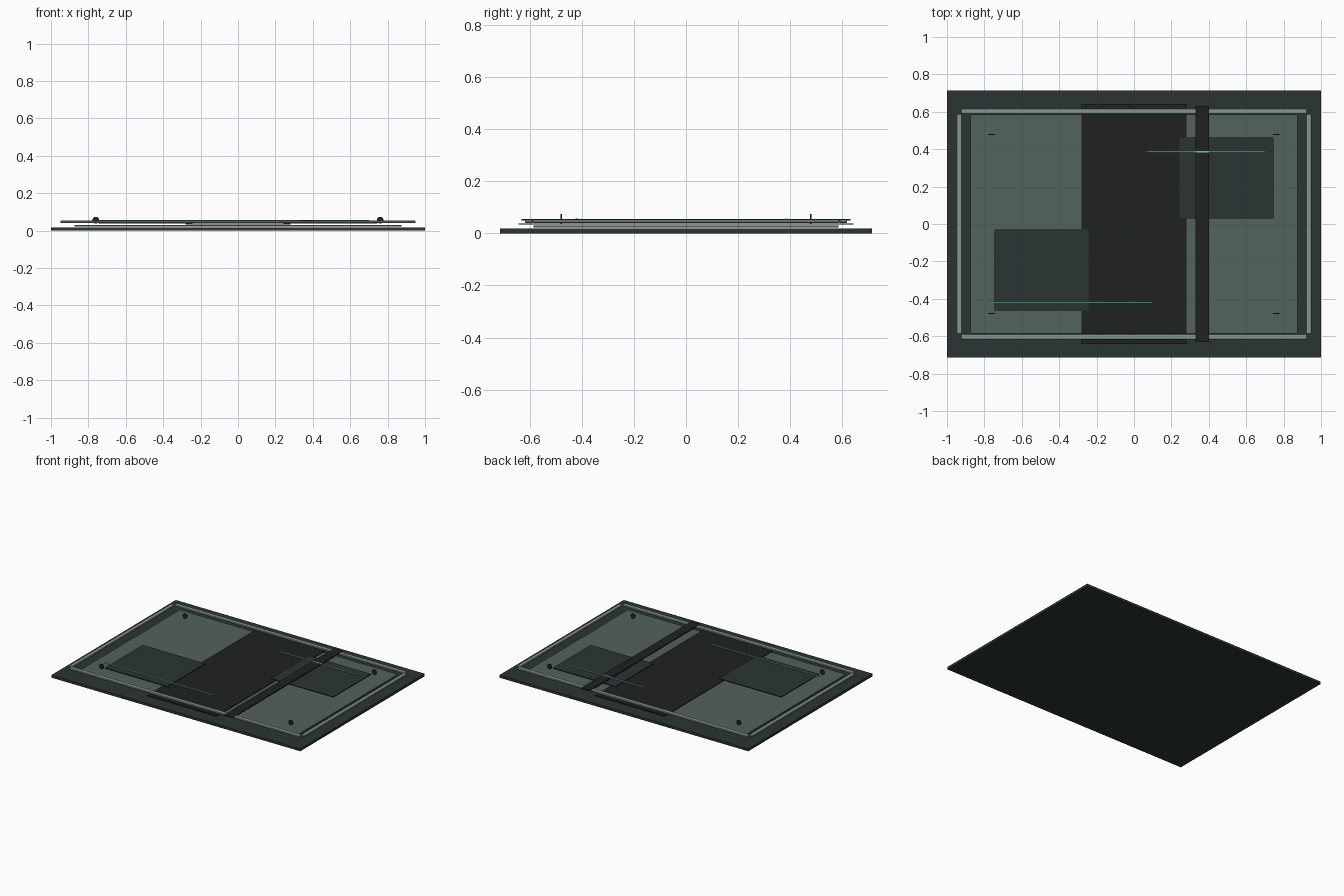
import bpy
import math

cube = bpy.data.objects.get("Cube")
if cube:
    bpy.data.objects.remove(cube, do_unlink=True)


def material(name, hex_code, metallic=0.0):
    srgb = [int(hex_code[i:i + 2], 16) / 255 for i in (0, 2, 4)]
    color = [c / 12.92 if c < 0.04 else ((c + 0.055) / 1.055) ** 2.4 for c in srgb] + [1]
    mat = bpy.data.materials.new(name)
    mat.diffuse_color = color
    mat.use_nodes = True
    shader = mat.node_tree.nodes["Principled BSDF"]
    shader.inputs["Base Color"].default_value = color
    shader.inputs["Metallic"].default_value = metallic
    shader.inputs["Roughness"].default_value = 0.6
    return mat


slate = material("slate", "2A3533")
sage = material("sage", "53625B")
pale = material("pale_green", "849A8D")
black = material("black", "1E2220")
teal = material("teal", "6CC9B4")


def slab(name, x, y, z, mat, bevel=0.0):
    """Box spanning the (low, high) range on each axis."""
    ranges = (x, y, z)
    bpy.ops.mesh.primitive_cube_add(size=1, location=[(a + b) / 2 for a, b in ranges])
    obj = bpy.context.object
    obj.name = name
    obj.scale = [b - a for a, b in ranges]
    bpy.ops.object.transform_apply(location=False, rotation=False, scale=True)
    obj.data.materials.append(mat)
    if bevel:
        mod = obj.modifiers.new("edge_bevel", 'BEVEL')
        mod.width = bevel
        mod.segments = 1
    return obj


# Stacked panels
slab("base_plate", (-1, 1), (-0.714, 0.714), (0, 0.018), slate)
slab("field_panel", (-0.875, 0.875), (-0.585, 0.585), (0.023, 0.03), sage)
slab("center_band", (-0.28, 0.28), (-0.642, 0.642), (0.033, 0.038), black)

# Raised border
for side, s in (("left", 1), ("right", -1)):
    slab(side + "_rail", sorted((s * 0.92, s * 0.949)), (-0.588, 0.588),
         (0.04, 0.053), pale, 0.003)
for side, s in (("back", 1), ("front", -1)):
    slab(side + "_rail", (-0.925, 0.925), sorted((s * 0.587, s * 0.618)),
         (0.04, 0.053), pale, 0.003)

# Diagonally opposed pads
for side, s in (("left", 1), ("right", -1)):
    slab(side + "_pad", sorted((s * 0.243, s * 0.745)), sorted((s * 0.03, s * 0.463)),
         (0.039, 0.044), slate)

# Cross strip and thin accent lines
slab("cross_strip", (0.33, 0.4), (-0.632, 0.632), (0.048, 0.055), black)
slab("front_accent_line", (-0.78, 0.1), (-0.423, -0.414), (0.05, 0.056), teal)
slab("back_accent_line", (0.07, 0.7), (0.381, 0.39), (0.05, 0.056), teal)

# Upright discs near the corners
for side, sx in (("left", 1), ("right", -1)):
    for end, sy in (("front", -1), ("back", 1)):
        bpy.ops.mesh.primitive_cylinder_add(
            vertices=24, radius=0.018, depth=0.006,
            location=(sx * 0.76, sy * 0.479, 0.056), rotation=(math.pi / 2, 0, 0))
        disc = bpy.context.object
        disc.name = f"{end}_{side}_disc"
        disc.data.materials.append(black)
        bpy.ops.object.shade_smooth_by_angle()
